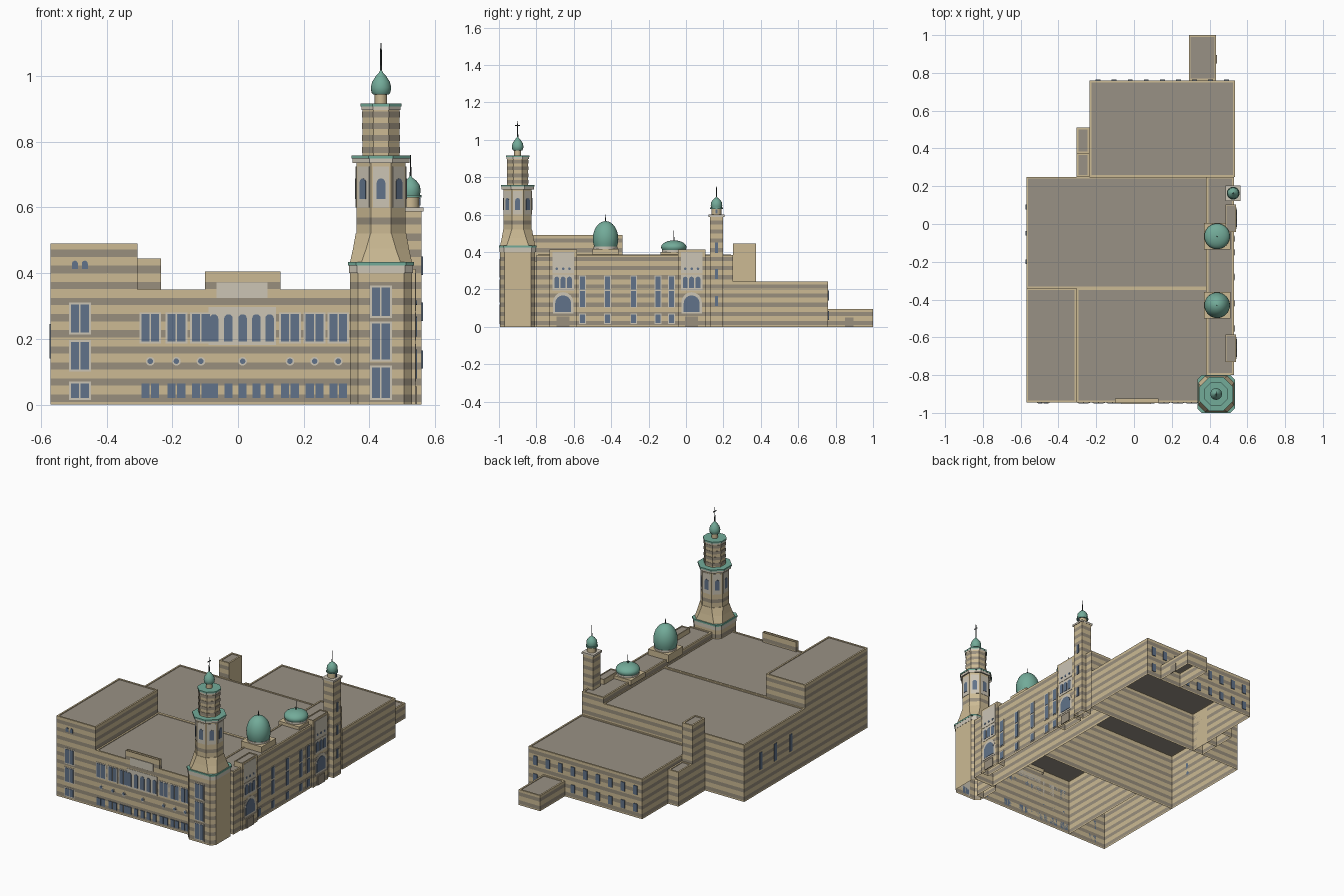
import bpy, bmesh
from math import sin, cos, pi, radians
from mathutils import Vector

if "Cube" in bpy.data.objects:
    bpy.data.objects.remove(bpy.data.objects["Cube"])


def material(name, rgb):
    col = [((c + 0.055) / 1.055) ** 2.4 for c in rgb] + [1]
    m = bpy.data.materials.new(name)
    m.use_nodes = True
    m.diffuse_color = col
    m.node_tree.nodes["Principled BSDF"].inputs["Base Color"].default_value = col
    return m


STONE, STRIPE, ROOF, PALE, GREEN, GLASS, METAL = range(7)
MATS = [material("sandstone", (.80, .73, .58)), material("stripe_stone", (.60, .56, .49)),
        material("roof_grey", (.60, .57, .52)), material("pale_stone", (.80, .77, .71)),
        material("copper_green", (.45, .67, .60)), material("window_blue", (.38, .45, .54)),
        material("dark_metal", (.22, .24, .24))]
PERIOD = .049


def finish(name, bm):
    bmesh.ops.recalc_face_normals(bm, faces=bm.faces)
    mesh = bpy.data.meshes.new(name)
    bm.to_mesh(mesh)
    bm.free()
    for m in MATS:
        mesh.materials.append(m)
    ob = bpy.data.objects.new(name, mesh)
    bpy.context.collection.objects.link(ob)
    return ob


def rect(x0, x1, y0, y1):
    return [(x0, y0), (x1, y0), (x1, y1), (x0, y1)]


def octagon(cx, cy, h, k):
    """Square of half width h with corners cut by k."""
    a = h - k
    return [(cx + x, cy + y) for x, y in
            ((-a, -h), (a, -h), (h, -a), (h, a), (a, h), (-a, h), (-h, a), (-h, -a))]


def shrink(outline, r):
    cx = sum(p[0] for p in outline) / len(outline)
    cy = sum(p[1] for p in outline) / len(outline)
    step = lambda v, c: v + (r if v < c else -r)
    return [(step(x, cx), step(y, cy)) for x, y in outline]


def loft(name, rings, side, cap):
    """Join (outline, z) rings; side(z, outline edge vector) picks each wall colour."""
    bm = bmesh.new()
    loops = [[bm.verts.new((x, y, z)) for x, y in o] for o, z in rings]
    n = len(loops[0])
    for lo, hi in zip(loops, loops[1:]):
        for i in range(n):
            j = (i + 1) % n
            f = bm.faces.new((lo[i], lo[j], hi[j], hi[i]))
            f.material_index = side((lo[i].co.z + hi[i].co.z) / 2, lo[j].co - lo[i].co)
    bm.faces.new(loops[-1]).material_index = cap
    # keep winding outward although the base is open
    mesh_bm = bm
    mesh = bpy.data.meshes.new(name)
    mesh_bm.to_mesh(mesh)
    mesh_bm.free()
    for m in MATS:
        mesh.materials.append(m)
    ob = bpy.data.objects.new(name, mesh)
    bpy.context.collection.objects.link(ob)
    return ob


def block(name, outline, z0, z1, plain_right=False, rim=.01, top=ROOF, stripes_to=9):
    """Striped walls under a coping with a sunken flat roof."""
    def side(z, edge):
        right = plain_right and edge.y > .05 and abs(edge.x) < .001
        band = .17 < (z / PERIOD) % 1 < .62
        return STRIPE if band and z < min(z1 - .012, stripes_to) and not right else STONE
    cuts = [k * PERIOD + d for k in range(30) for d in (.0085, .0305)]
    zs = [z0] + [z for z in cuts if z0 + .002 < z < z1 - .012] + [z1 - .012, z1]
    rings = [(outline, z) for z in zs]
    inner = shrink(outline, rim)
    rings += [(inner, z1 + .0001), (inner, z1 - .004)]
    return loft(name, rings, side, top)


def slab(name, outline, z0, z1, mat, top=None):
    return loft(name, [(outline, z0), (outline, z1)], lambda z, e: mat, mat if top is None else top)


def lathe(name, cx, cy, profile, mat, n=24):
    bm = bmesh.new()
    loops = [[bm.verts.new((cx + r * cos(2 * pi * i / n), cy + r * sin(2 * pi * i / n), z))
              for i in range(n)] for r, z in profile]
    for lo, hi in zip(loops, loops[1:]):
        for i in range(n):
            bm.faces.new((lo[i], lo[(i + 1) % n], hi[(i + 1) % n], hi[i]))
    for end in (loops[0], loops[-1]):
        bm.faces.new(end)
    for f in bm.faces:
        f.material_index, f.smooth = mat, len(f.verts) == 4
    return finish(name, bm)


def plates(name, turn, at, shapes, mat, thick):
    """Thin wall plates; shapes are (kind, u, z0, z1, width) on a wall facing `turn` degrees."""
    a = radians(turn)
    u_axis, out = Vector((cos(a), sin(a), 0)), Vector((sin(a), -cos(a), 0))
    bm = bmesh.new()
    for kind, u, z0, z1, w in shapes:
        h = w / 2
        if kind == "round":
            pts = [(u + h * cos(t * pi / 6), z0 + h * sin(t * pi / 6)) for t in range(12)]
        elif kind == "arch":
            pts = [(u - h, z0), (u + h, z0)] + [
                (u + h * cos(t * pi / 8), z1 - h + h * sin(t * pi / 8)) for t in range(9)]
        else:
            pts = [(u - h, z0), (u + h, z0), (u + h, z1), (u - h, z1)]
        base = Vector((at[0], at[1], 0))
        f = bm.faces.new([bm.verts.new(base + u_axis * p + Vector((0, 0, z))) for p, z in pts])
        ext = bmesh.ops.extrude_face_region(bm, geom=[f])["geom"]
        bmesh.ops.translate(bm, verts=[v for v in ext if isinstance(v, bmesh.types.BMVert)],
                            vec=out * thick)
    for f in bm.faces:
        f.material_index = mat
    return finish(name, bm)


def windows(name, turn, at, shapes, frame=.006):
    """Glass plates, each with a slightly larger pale surround."""
    if frame:
        big = [(k, u, z0 if k == "round" else z0 - frame, z1 + frame, w + 2 * frame)
               for k, u, z0, z1, w in shapes]
        plates(name + "_surrounds", turn, at, big, PALE, .002)
    plates(name + "_glass", turn, at, shapes, GLASS, .004)


def pairs(us, z0, z1, w=.025, gap=.0148):
    return [("rect", u + s * gap, z0, z1, w) for u in us for s in (-1, 1)]


# Main masses
block("left_block", rect(-.57, -.305, -.945, -.34), 0, .49)
block("front_hall", rect(-.305, .39, -.945, -.34), 0, .35)
block("middle_hall", rect(-.57, .39, -.34, .25), 0, .348)
block("side_wing", rect(.385, .53, -.8, .25), 0, .385)
block("rear_hall", rect(-.235, .535, .25, .76), 0, .243)
block("rear_annex", rect(.29, .435, .76, 1), 0, .095)
block("chimney_block", rect(-.305, -.235, .25, .375), 0, .445, plain_right=True)
block("chimney_annex", rect(-.305, -.235, .375, .51), 0, .21)
block("front_parapet", rect(-.1, .13, -.948, -.925), .32, .405, rim=.004, top=STONE)

# Front wall openings
FRONT = (0, -.945)
cols = [-.267, -.1875, -.113, .158, .233, .305]
arches = [-.073, -.029, .014, .056, .096]
windows("front_upper", 0, FRONT, pairs(cols, .192, .275))
windows("front_lower", 0, FRONT, pairs(cols, .02, .064)
        + [("rect", u, .02, .064, .025) for u in arches], 0)
windows("front_round", 0, FRONT, [("round", u, .132, 0, .017) for u in cols + [.014]], .005)
plates("arcade_panel", 0, FRONT, [("rect", .0125, .182, .297, .205)], PALE, .002)
windows("arcade", 0, FRONT, [("arch", u, .192, .275, .026) for u in arches], 0)
plates("parapet_panel", 0, (0, -.948), [("rect", .0125, .325, .372, .155)], PALE, .004)
windows("left_block_front", 0, FRONT, pairs([-.481], .22, .305) + pairs([-.481], .107, .19)
        + pairs([-.481], .02, .065))
windows("left_block_small", 0, FRONT, [("arch", -.481 + s * .015, .412, .438, .018) for s in (-1, 1)], 0)

# Side wing openings and the two entrance bays
side_cols = [-.553, -.42, -.28, -.15, -.078]
for z0, z1 in ((.2, .27), (.107, .19), (.02, .065)):
    windows("side_wing_row", 90, (.53, 0), [("rect", y, z0, z1, .026) for y in side_cols], .005)
for y in (-.657, .03):
    block("entrance_bay", rect(.485, .54, y - .073, y + .073), 0, .412, rim=.006)
    wall = (.54, y)
    plates("bay_panels", 90, wall, [("rect", 0, .285, .4, .115), ("rect", 0, .195, .28, .115),
                                    ("arch", 0, .07, .185, .11)], PALE, .002)
    windows("bay_windows", 90, wall, [("arch", s * .034, .208, .268, .026) for s in (-1, 0, 1)]
            + [("round", s * .034, .31, 0, .014) for s in (-1, 0, 1)]
            + [("arch", 0, .08, .168, .085)], 0)
    plates("bay_door", 90, wall, [("rect", 0, 0, .055, .07)], STRIPE, .005)

# Rear and left wall openings
for z0, z1 in ((.14, .195), (.035, .085)):
    windows("rear_row", 180, (.15, .76), [("rect", -.34 + i * .085, z0, z1, .026) for i in range(9)
                                          if z0 > .1 or not 1 <= i <= 2], 0)
windows("left_slots", 270, (-.57, 0), [("rect", u, .14, .245, .024) for u in (-.09, .05, .2)], 0)
plates("annex_door", 90, (.435, .873), [("rect", 0, 0, .05, .045)], STRIPE, .004)

# Large copper domes on square plinths
for name, y, zb, h, tip in (("tall_dome", -.43, .425, .14, .6), ("low_dome", -.065, .408, .054, .515)):
    slab(name + "_plinth", rect(.37, .51, y - .07, y + .07), .37, zb - .008, STONE)
    lathe(name + "_ring", .44, y, [(.064, zb - .01), (.064, zb + .003)], PALE)
    prof = [(.06, zb), (.066, zb + .16 * h), (.068, zb + .32 * h)]
    prof += [(.068 * cos(t * pi / 16), zb + h * (.32 + .68 * sin(t * pi / 16))) for t in range(1, 8)]
    lathe(name, .44, y, prof + [(.002, zb + h)], GREEN, 32)
    lathe(name + "_spire", .44, y, [(.003, zb + h - .005), (.001, tip)], METAL, 8)

# Slim turret beside the wing
TX, TY = .525, .163
block("turret_shaft", rect(TX - .034, TX + .034, TY - .036, TY + .036), 0, .592, rim=.004)
slab("turret_cap", rect(TX - .04, TX + .04, TY - .042, TY + .042), .588, .6, PALE)
windows("turret_slots", 90, (TX + .034, TY), [("rect", 0, z, z + .055, .015) for z in (.11, .255, .395)], 0)
lathe("turret_drum", TX, TY, [(.027, .6), (.027, .632)], STONE, 8)
windows("turret_drum_window", 90, (TX + .026, TY), [("arch", 0, .606, .628, .012)], 0)
lathe("turret_ring", TX, TY, [(.034, .63), (.034, .637)], GREEN, 16)
lathe("turret_dome", TX, TY, [(.028, .637), (.031, .65), (.028, .667), (.018, .681), (.006, .69), (.002, .697)], GREEN)
lathe("turret_spire", TX, TY, [(.003, .69), (.001, .76)], METAL, 8)

# Great corner tower
CX, CY = .435, -.9
oct8 = lambda h: octagon(CX, CY, h, h * .586)
square = lambda h: octagon(CX, CY, h, .024)
block("tower_base", square(.094), 0, .402, plain_right=True)
windows("tower_base_front", 0, (CX, CY - .094), pairs([0], .27, .357) + pairs([0], .137, .247)
        + pairs([0], .02, .113))
slab("tower_band", square(.097), .4, .426, PALE)
slab("tower_ledge", square(.1), .424, .434, GREEN)
loft("tower_flare", [(octagon(CX, CY, .094, .035), .434), (octagon(CX, CY, .085, .04), .475),
                     (oct8(.077), .52)], lambda z, e: STONE, STONE)
block("tower_shaft", oct8(.075), .515, .74, stripes_to=.6)
for k in range(8):
    a = radians(k * 45)
    wall = (CX + .075 * sin(a), CY - .075 * cos(a))
    plates("shaft_panel", k * 45, wall, [("rect", 0, .6, .725, .05)], PALE, .002)
    windows("shaft_window", k * 45, wall, [("arch", 0, .625, .688, .026)], 0)
slab("shaft_cornice", oct8(.086), .735, .751, PALE)
slab("shaft_ledge", oct8(.09), .749, .758, GREEN)
slab("tower_drum", oct8(.056), .757, .9, STONE)
for z in (.775, .811, .847, .883):
    slab("drum_band", oct8(.053 + .005), z - .009, z + .009, STRIPE)
slab("drum_cornice", oct8(.06), .897, .909, PALE)
slab("drum_ledge", oct8(.063), .907, .916, GREEN)
lathe("lantern_neck", CX, CY, [(.019, .915), (.019, .946)], STONE, 8)
lathe("onion_dome", CX, CY, [(.024, .943), (.029, .95), (.031, .965), (.027, .982), (.016, .999),
                             (.006, 1.01), (.002, 1.02)], GREEN)
lathe("tower_spire", CX, CY, [(.0035, 1.005), (.002, 1.1)], METAL, 8)
slab("spire_crossbar", rect(CX - .002, CX + .002, CY - .013, CY + .013), 1.073, 1.078, METAL)
